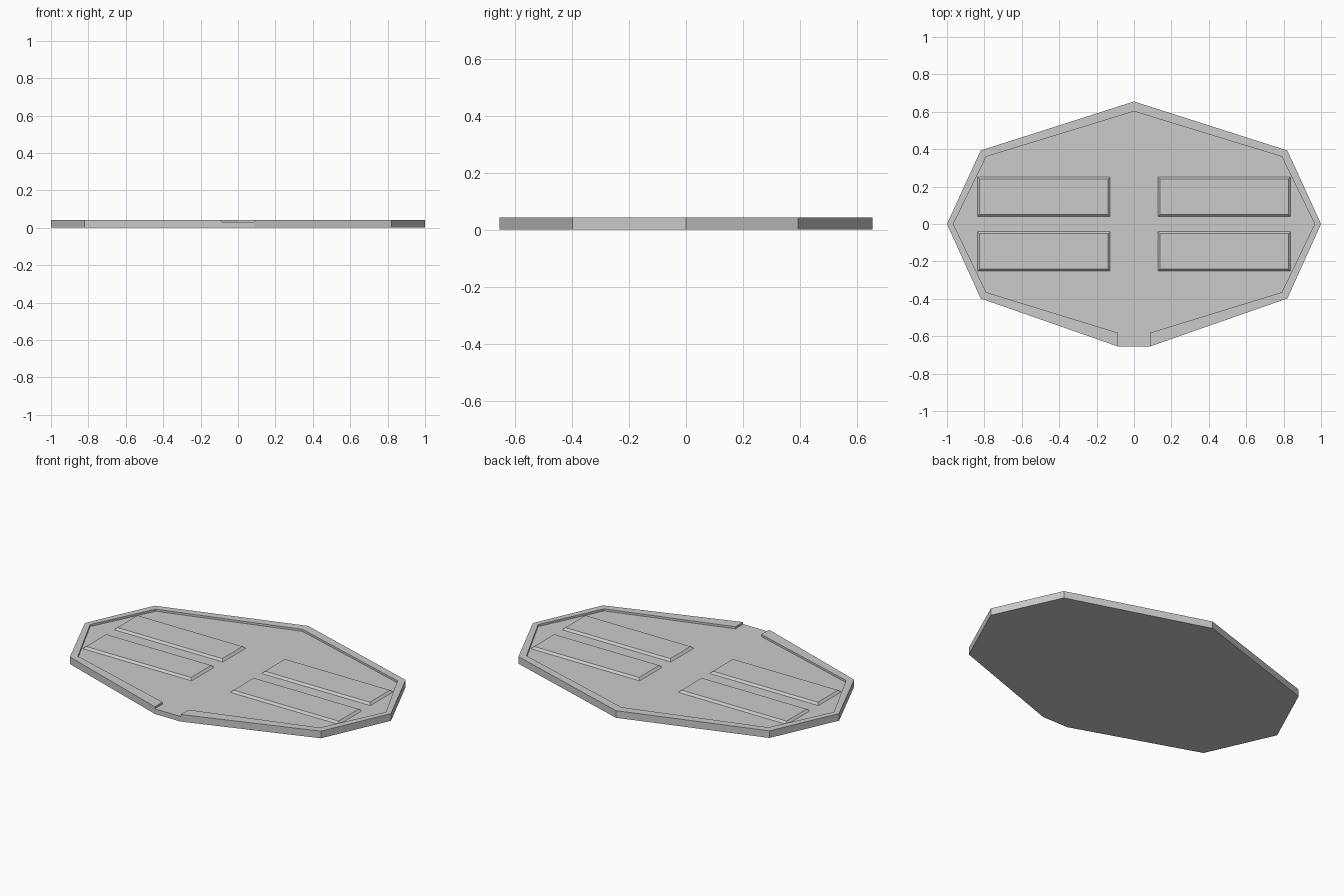
import bpy, bmesh

if "Cube" in bpy.data.objects:
    bpy.data.objects.remove(bpy.data.objects["Cube"])

TOP, FLOOR = 0.042, 0.03


def make_object(name, bm):
    bmesh.ops.recalc_face_normals(bm, faces=bm.faces)
    mesh = bpy.data.meshes.new(name)
    bm.to_mesh(mesh)
    bm.free()
    obj = bpy.data.objects.new(name, mesh)
    bpy.context.collection.objects.link(obj)
    return obj


def full_path(right):
    # right half runs front to back; mirror it, sharing the back point
    return right + [(-x, y) for x, y in reversed(right[:-1])]


# Tray: rim runs round the plate and stops at the front notch
outer = full_path([(0.085, -0.655), (0.82, -0.398), (1, 0), (0.82, 0.393), (0, 0.655)])
inner = full_path([(0.085, -0.582), (0.79, -0.365), (0.966, 0), (0.79, 0.36), (0, 0.602)])
bm = bmesh.new()


def row(points, z):
    return [bm.verts.new((x, y, z)) for x, y in points]


bottom, out_top = row(outer, 0), row(outer, TOP)
in_top, in_low = row(inner, TOP), row(inner, FLOOR)
notch = row([outer[0], outer[-1]], FLOOR)
for a, b in ((bottom, out_top), (out_top, in_top), (in_top, in_low)):
    for i in range(len(outer) - 1):
        bm.faces.new((a[i], a[i + 1], b[i + 1], b[i]))
for i, k in ((0, 0), (-1, 1)):
    bm.faces.new((notch[k], out_top[i], in_top[i], in_low[i]))
bm.faces.new((bottom[-1], bottom[0], notch[0], notch[1]))
bm.faces.new(in_low + [notch[1], notch[0]])
bm.faces.new(bottom)
make_object("tray", bm)


# Raised panels with sloping edges
def panel(name, sx, sy):
    bm = bmesh.new()
    bmesh.ops.create_cube(bm, size=1)
    for v in bm.verts:
        inset = 0.012 if v.co.z > 0 else 0
        v.co.x = sx * 0.482 + v.co.x * 2 * (0.355 - inset)
        v.co.y = sy * 0.146 + v.co.y * 2 * (0.106 - inset)
        v.co.z = TOP if v.co.z > 0 else FLOOR
    make_object(name, bm)


for sx, side in ((-1, "left"), (1, "right")):
    for sy, end in ((-1, "front"), (1, "back")):
        panel(f"panel_{end}_{side}", sx, sy)
